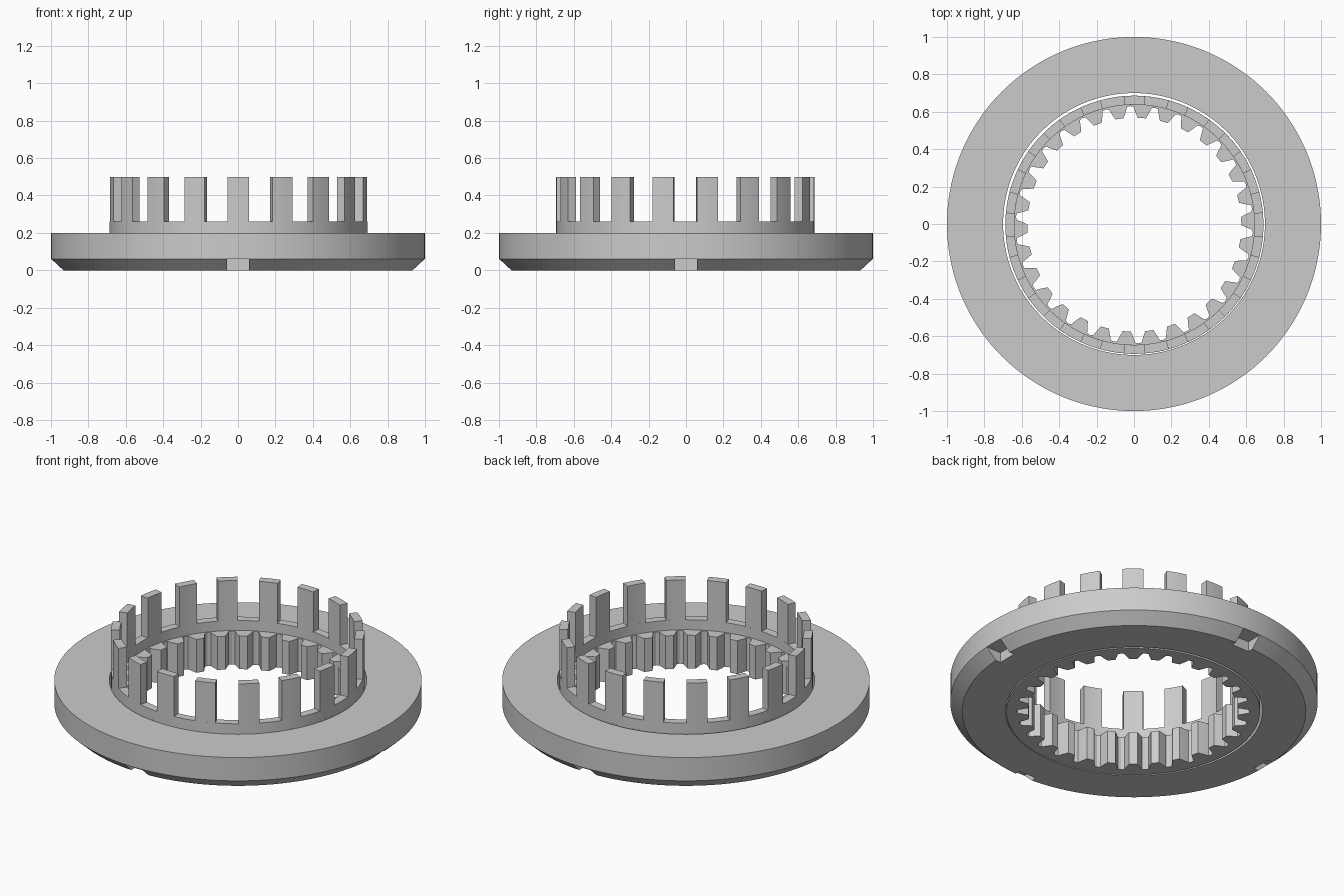
import bpy
import bmesh
from math import radians, cos, sin

cube = bpy.data.objects.get("Cube")
if cube:
    bpy.data.objects.remove(cube, do_unlink=True)

steel = bpy.data.materials.new("grey_steel")
steel.use_nodes = True
GREY = (0.6, 0.6, 0.6, 1)
steel.diffuse_color = GREY
steel.node_tree.nodes["Principled BSDF"].inputs["Base Color"].default_value = GREY

# The geared hub sits a hair off centre in the bore of the flange
HUB = (0.002, -0.004, 0)


def finish(bm, name, location=(0, 0, 0)):
    bmesh.ops.recalc_face_normals(bm, faces=bm.faces)
    mesh = bpy.data.meshes.new(name)
    bm.to_mesh(mesh)
    bm.free()
    obj = bpy.data.objects.new(name, mesh)
    obj.location = location
    bpy.context.collection.objects.link(obj)
    mesh.materials.append(steel)
    return obj


def smooth(obj):
    bpy.ops.object.select_all(action='DESELECT')
    obj.select_set(True)
    bpy.context.view_layer.objects.active = obj
    bpy.ops.object.shade_smooth_by_angle(angle=radians(25))


def sweep(bm, sections, closed=True):
    """Skin a run of (angle, [(radius, z), ...]) sections around the z axis."""
    loops = [[bm.verts.new((r * cos(radians(a)), r * sin(radians(a)), z))
              for r, z in profile] for a, profile in sections]
    n = len(loops[0])
    for i in range(len(loops) if closed else len(loops) - 1):
        here, there = loops[i], loops[(i + 1) % len(loops)]
        for j in range(n):
            k = (j + 1) % n
            bm.faces.new((here[j], there[j], there[k], here[k]))
    if not closed:
        bm.faces.new(loops[0])
        bm.faces.new(loops[-1])


def box_profile(inner, outer, z0, z1):
    return [(inner, z0), (outer, z0), (outer, z1), (inner, z1)]


def ring(bm, profile, segments=120):
    sweep(bm, [(360 * i / segments, profile) for i in range(segments)])


# Wide flange with a chamfered lower edge
bm = bmesh.new()
ring(bm, [(0.7, 0), (0.935, 0), (1, 0.06), (1, 0.2), (0.7, 0.2)], 144)
flange = finish(bm, "flange")

# Four square notches cut into the chamfered edge
bm = bmesh.new()
for x, y in ((1, 0), (-1, 0), (0, 1), (0, -1)):
    block = bmesh.ops.create_cube(bm, size=1)["verts"]
    bmesh.ops.scale(bm, verts=block, vec=(0.2 if x else 0.115,
                                          0.2 if y else 0.115, 0.12))
    bmesh.ops.translate(bm, verts=block, vec=(x, y, 0))
cutter = finish(bm, "notch_cutter")
cutter.hide_render = True
cut = flange.modifiers.new("notches", 'BOOLEAN')
cut.operation = 'DIFFERENCE'
cut.solver = 'EXACT'
cut.object = cutter
evaluated = flange.evaluated_get(bpy.context.evaluated_depsgraph_get())
flange.data = bpy.data.meshes.new_from_object(evaluated)
flange.modifiers.clear()
bpy.data.objects.remove(cutter, do_unlink=True)
smooth(flange)

# Toothed hub: thirty tapered teeth pointing inwards
TEETH = 30
TOOTH = ((-6, 0.635), (-4.4, 0.63), (-3.6, 0.605), (-2.2, 0.572),
         (2.2, 0.572), (3.6, 0.605), (4.4, 0.63))
bm = bmesh.new()
sweep(bm, [(2 + 360 * t / TEETH + a, box_profile(r, 0.69, 0, 0.2))
           for t in range(TEETH) for a, r in TOOTH])
smooth(finish(bm, "toothed_hub", HUB))

# Plain collar above the teeth
bm = bmesh.new()
ring(bm, box_profile(0.642, 0.69, 0.2, 0.26))
smooth(finish(bm, "collar", HUB))

# Crown of eighteen upright posts, one centred on the front
POSTS = 18
bm = bmesh.new()
for p in range(POSTS):
    middle = -90 + 360 * p / POSTS
    sweep(bm, [(middle + 4.75 * s / 2, box_profile(0.642, 0.69, 0.26, 0.5))
               for s in range(-2, 3)], closed=False)
smooth(finish(bm, "crown_posts", HUB))
